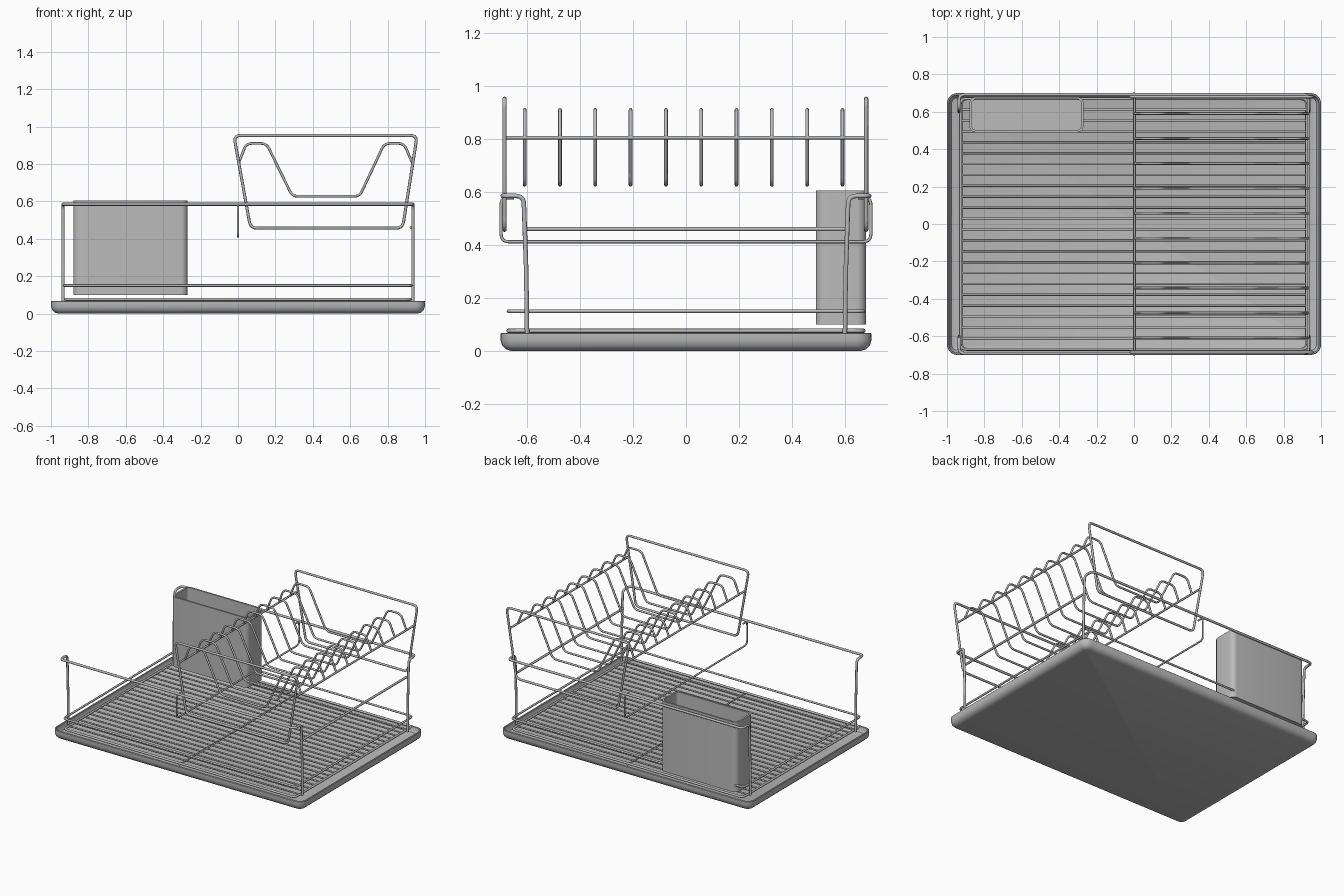
import bpy, bmesh, math
from mathutils import Vector

cube = bpy.data.objects.get("Cube")
if cube:
    bpy.data.objects.remove(cube, do_unlink=True)

grey = bpy.data.materials.new("satin grey")
grey.use_nodes = True
colour = (0.5, 0.5, 0.5, 1)
grey.diffuse_color = colour
grey.node_tree.nodes["Principled BSDF"].inputs["Base Color"].default_value = colour


def activate(ob):
    bpy.ops.object.select_all(action='DESELECT')
    ob.select_set(True)
    bpy.context.view_layer.objects.active = ob


def fillet(points, radius, closed):
    """Round the corners of a wire path."""
    pts = [Vector(p) for p in points]
    out = []
    for i, p in enumerate(pts):
        if not closed and i in (0, len(pts) - 1):
            out.append(p)
            continue
        a, b = pts[i - 1] - p, pts[(i + 1) % len(pts)] - p
        start = p + a.normalized() * min(radius, a.length * 0.45)
        end = p + b.normalized() * min(radius, b.length * 0.45)
        for k in range(6):
            t = k / 5
            out.append(start * (1 - t) ** 2 + p * 2 * t * (1 - t) + end * t * t)
    return out


def wires(name, paths, thick=0.008, radius=0.03, closed=False):
    """Round wire swept along one or more bent paths."""
    curve = bpy.data.curves.new(name, 'CURVE')
    curve.dimensions = '3D'
    curve.bevel_depth = thick
    curve.bevel_resolution = 2
    curve.use_fill_caps = True
    for path in paths:
        pts = fillet(path, radius, closed)
        spline = curve.splines.new('POLY')
        spline.points.add(len(pts) - 1)
        for sp, p in zip(spline.points, pts):
            sp.co = (*p, 1)
        spline.use_cyclic_u = closed
    curve.materials.append(grey)
    ob = bpy.data.objects.new(name, curve)
    bpy.context.collection.objects.link(ob)
    activate(ob)
    bpy.ops.object.convert(target='MESH')
    bpy.ops.object.shade_smooth_by_angle(angle=math.radians(50))
    return ob


def loft(name, rings, cx=0, cy=0):
    """Vessel lofted through rounded rectangles (half x, half y, corner, z)."""
    bm = bmesh.new()
    loops = []
    for hx, hy, r, z in rings:
        loop = []
        for q, (sx, sy) in enumerate(((1, 1), (-1, 1), (-1, -1), (1, -1))):
            for k in range(7):
                a = math.radians(90 * q + 15 * k)
                loop.append(bm.verts.new((cx + sx * (hx - r) + r * math.cos(a),
                                          cy + sy * (hy - r) + r * math.sin(a), z)))
        loops.append(loop)
    for low, high in zip(loops, loops[1:]):
        for i in range(len(low)):
            j = (i + 1) % len(low)
            bm.faces.new((low[i], low[j], high[j], high[i]))
    bm.faces.new(loops[0][::-1])
    bm.faces.new(loops[-1])
    bmesh.ops.recalc_face_normals(bm, faces=bm.faces)
    mesh = bpy.data.meshes.new(name)
    bm.to_mesh(mesh)
    bm.free()
    mesh.materials.append(grey)
    ob = bpy.data.objects.new(name, mesh)
    bpy.context.collection.objects.link(ob)
    activate(ob)
    bpy.ops.object.shade_smooth_by_angle(angle=math.radians(35))


def rectangle(hx, hy, z):
    return [(-hx, -hy, z), (hx, -hy, z), (hx, hy, z), (-hx, hy, z)]


# Drip tray: inset from the outer edge and height, outside then inside
tray = [(0.04, 0), (0.02, 0.006), (0.006, 0.02), (0, 0.04), (0, 0.065),
        (0.003, 0.068), (0.009, 0.068), (0.012, 0.065), (0.015, 0.045),
        (0.025, 0.03), (0.04, 0.025)]
loft("drip_tray", [(1 - d, 0.7 - d, 0.055 - d, z) for d, z in tray])

# Cutlery holder, open at the top
loft("cutlery_holder", [(0.305, 0.095, 0.035, 0.1), (0.305, 0.095, 0.035, 0.605),
                        (0.293, 0.083, 0.025, 0.605), (0.293, 0.083, 0.025, 0.112)],
     -0.575, 0.585)

# Floor grid with its border and centre bar
wires("floor_border", [rectangle(0.922, 0.67, 0.076)], closed=True)
rows = 23
wires("floor_wires", [[(-0.922, y, 0.076), (0.922, y, 0.076)]
                      for y in (-0.67 + 1.34 * i / rows for i in range(1, rows))], 0.006)
wires("floor_centre_bar", [[(0, -0.67, 0.066), (0, 0.67, 0.066)]], 0.006)

# Low guard rail
wires("low_rail", [rectangle(0.928, 0.67, 0.15)], 0.007, closed=True)

# Front and back rails, each bent down into two legs
for name, s in (("front", -1), ("back", 1)):
    half = [(0.935, s * 0.6, 0.068), (0.935, s * 0.603, 0.3),
            (0.935, s * 0.613, 0.585), (0.935, s * 0.692, 0.585)]
    path = half + [(-x, y, z) for x, y, z in reversed(half)]
    wires(name + "_rail_and_legs", [path], 0.0085)

# Side crossbar and the hanging centre support
wires("side_crossbar", [[(0.925, -0.605, 0.46), (0.925, 0.605, 0.46)]])
wires("centre_support", [[(0, -0.65, 0.578), (0, -0.698, 0.578), (0, -0.698, 0.412),
                          (0, 0.698, 0.412), (0, 0.698, 0.578), (0, 0.65, 0.578)]], 0.006)

# Upper plate rack: end frames, long bars, dividers
for name, y in (("front", -0.685), ("back", 0.68)):
    wires(name + "_plate_frame", [[(-0.022, y, 0.952), (0.067, y, 0.457),
                                   (0.88, y, 0.457), (0.958, y, 0.952)]],
          radius=0.035, closed=True)
wires("plate_rack_bars", [[(x, -0.685, 0.805), (x, 0.68, 0.805)]
                          for x in (0.003, 0.932)], 0.007)
profile = [(0.003, 0.805), (0.045, 0.91), (0.152, 0.91), (0.291, 0.627),
           (0.65, 0.627), (0.783, 0.91), (0.887, 0.91), (0.932, 0.805)]
wires("plate_dividers", [[(x, -0.609 + 0.1333 * i, z) for x, z in profile]
                         for i in range(10)], 0.007)
